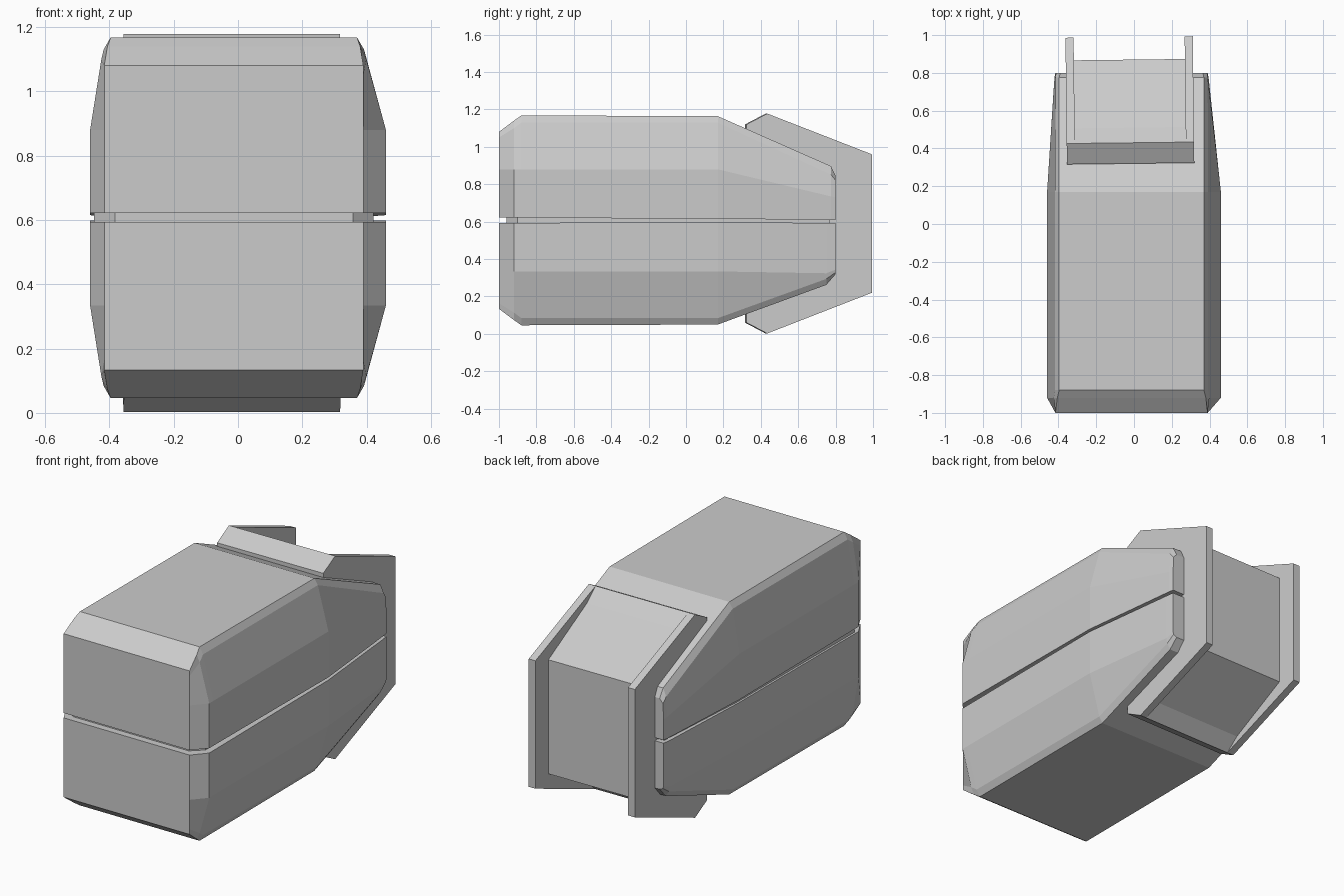
import bpy, bmesh
from mathutils import Matrix, Vector

if "Cube" in bpy.data.objects:
    bpy.data.objects.remove(bpy.data.objects["Cube"])

MID = 0.607  # height of the seam between the two shells


def finish(name, bm):
    bmesh.ops.remove_doubles(bm, verts=bm.verts, dist=1e-5)
    bmesh.ops.recalc_face_normals(bm, faces=bm.faces)
    me = bpy.data.meshes.new(name)
    bm.to_mesh(me)
    bm.free()
    ob = bpy.data.objects.new(name, me)
    bpy.context.collection.objects.link(ob)
    return ob


def loft(name, stations):
    """Skin symmetric half sections [(half width, z)...] placed along y."""
    bm = bmesh.new()
    rings = []
    for y, pts in stations:
        def off(w):  # inner edges sit slightly to the left
            return 0.0 if w > 0.45 else -0.013
        loop = [(w + off(w), y, z) for w, z in pts]
        loop += [(-w + off(w), y, z) for w, z in reversed(pts)]
        rings.append([bm.verts.new(p) for p in loop])
    n = len(rings[0])
    for a, b in zip(rings, rings[1:]):
        for i in range(n):
            j = (i + 1) % n
            bm.faces.new((a[i], a[j], b[j], b[i]))
    bm.faces.new(rings[0])
    bm.faces.new(rings[-1])
    return finish(name, bm)


def shell(name, back, flip=False):
    """One half of the body; the lower one is the upper one turned over."""
    stations = [
        (-1.00, [(.403, .621), (.403, .88), (.403, 1.05), (.403, 1.08)]),
        (-0.92, [(.46, .621), (.46, .88), (.412, 1.10), (.393, 1.14)]),
        (-0.88, [(.46, .621), (.46, .88), (.405, 1.13), (.383, 1.168)]),
        (0.17, [(.46, .615), (.46, .88), (.405, 1.13), (.383, 1.164)]),
    ] + back
    if flip:
        stations = [(y, [(w, 2 * MID - z) for w, z in p]) for y, p in stations]
    return loft(name, stations)


# Upper and lower body shells
shell("upper_shell", [
    (0.775, [(.408, .61), (.408, .735), (.403, .852), (.383, .897)]),
    (0.80, [(.403, .61), (.403, .73), (.400, .82), (.378, .845)])])
shell("lower_shell", [
    (0.75, [(.41, .622), (.41, .89), (.403, .92), (.383, .952)]),
    (0.80, [(.403, .622), (.403, .87), (.400, .885), (.378, .895)])], True)

# Recessed core visible in the seam
loft("seam_core", [(y, [(w, .56), (w, .65)]) for y, w in
                   ((-.96, .37), (-.90, .435), (.17, .435), (.77, .385))])

# Rear mount: profiles in (y, z), mirrored top to bottom
ROT = (Matrix.Translation((-.018, .33, 0)) @ Matrix.Rotation(.012, 4, 'Z')
       @ Matrix.Translation((0, -.33, 0)))


def slab(name, half_profile, x0, x1):
    prof = half_profile + [(y, 1.18 - z) for y, z in reversed(half_profile)]
    bm = bmesh.new()
    face = bm.faces.new([bm.verts.new((x0, y, z)) for y, z in prof])
    ext = bmesh.ops.extrude_face_region(bm, geom=[face])
    verts = [v for v in ext["geom"] if isinstance(v, bmesh.types.BMVert)]
    bmesh.ops.translate(bm, verts=verts, vec=Vector((x1 - x0, 0, 0)))
    bm.transform(ROT)
    return finish(name, bm)


# Side plates
plate = [(.50, .95), (.32, 1.03), (.32, 1.12), (.43, 1.178), (.99, .96)]
slab("left_plate", plate, -.337, -.294)
slab("right_plate", plate, .294, .337)

# Recessed block with raised lips between the plates
block = [(.50, .95), (.32, 1.03), (.32, 1.12), (.43, 1.178), (.51, 1.11), (.87, .92)]
slab("rear_block", block, -.294, .294)
